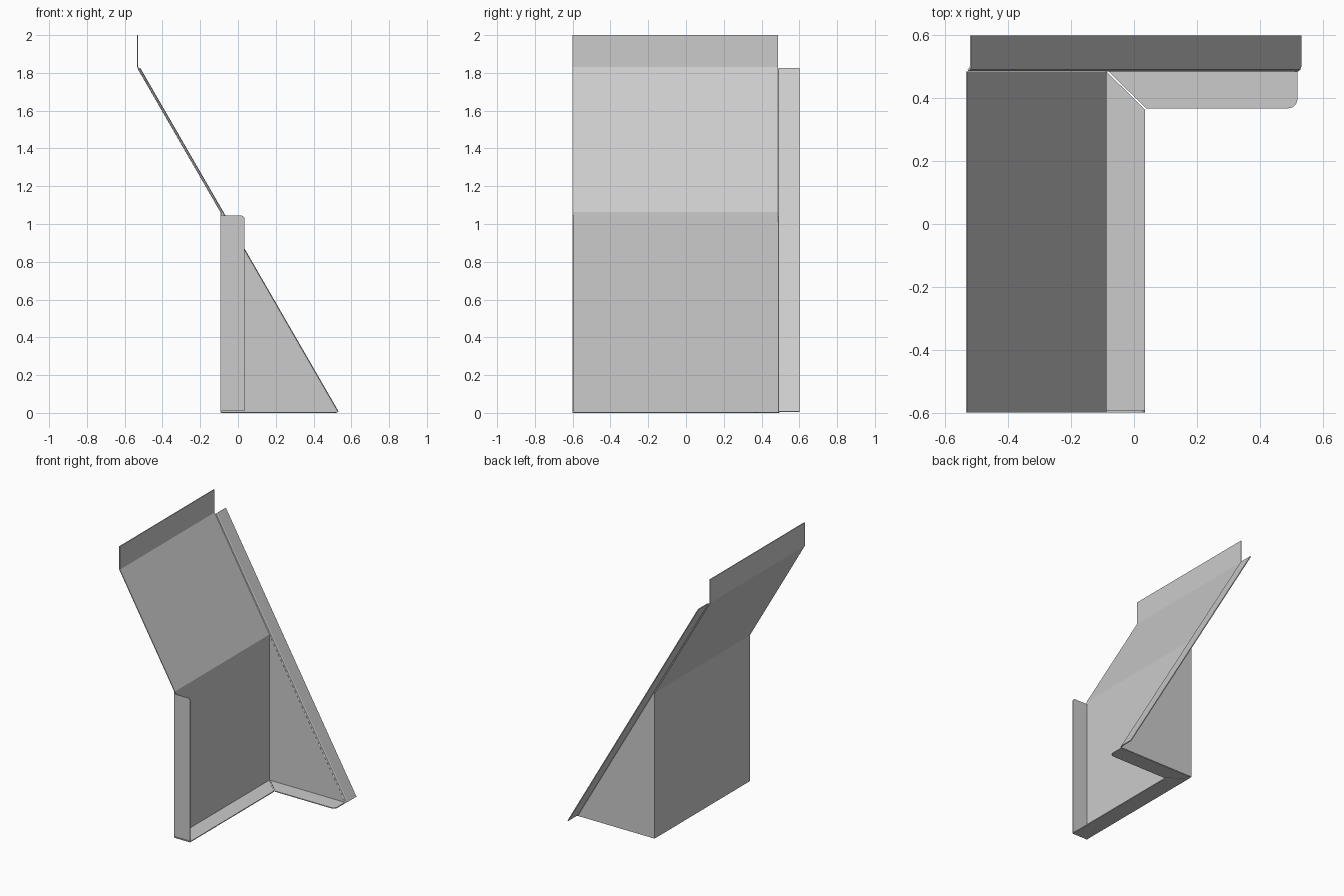
import bpy, bmesh
from math import sin, cos, pi, sqrt
from mathutils import Vector

cube = bpy.data.objects.get("Cube")
if cube:
    bpy.data.objects.remove(cube)

THICK = 0.006
SLOPE = sqrt(3)          # sixty degree pitch

grey = bpy.data.materials.new("light_grey_metal")
grey.use_nodes = True
grey.diffuse_color = (0.6, 0.6, 0.6, 1)
grey.node_tree.nodes["Principled BSDF"].inputs["Base Color"].default_value = (0.6, 0.6, 0.6, 1)


def finish(name, bm):
    """Turn a thin surface into a sheet with real thickness."""
    bmesh.ops.recalc_face_normals(bm, faces=bm.faces)
    mesh = bpy.data.meshes.new(name)
    bm.to_mesh(mesh)
    bm.free()
    mesh.materials.append(grey)
    obj = bpy.data.objects.new(name, mesh)
    bpy.context.collection.objects.link(obj)
    mod = obj.modifiers.new("thickness", 'SOLIDIFY')
    mod.thickness = THICK
    mod.offset = 0
    mod.use_even_offset = True
    return obj


def sheet(name, outline):
    bm = bmesh.new()
    bm.faces.new([bm.verts.new(p) for p in outline])
    return finish(name, bm)


def folded(name, path, sweep):
    """Sweep an open folded section along a straight line."""
    bm = bmesh.new()
    a = [bm.verts.new(p) for p in path]
    b = [bm.verts.new(Vector(p) + Vector(sweep)) for p in path]
    for i in range(len(path) - 1):
        bm.faces.new((a[i], a[i + 1], b[i + 1], b[i]))
    return finish(name, bm)


def corner(u, v, r, su, sv, steps=6):
    """Rounded corner points, from the v side round to the u side."""
    arc = [pi / 2 * i / steps for i in range(steps + 1)]
    return [(u - su * r * (1 - sin(t)), v - sv * r * (1 - cos(t))) for t in arc]


# Main wall, sloping panel and upright top lip folded from one sheet
section = [(-0.09, 0.003), (-0.09, 1.063), (-0.532, 1.831), (-0.532, 2.0)]
folded("main_wall_and_sloped_panel", [(x, -0.6, z) for x, z in section], (0, 1.086, 0))

# Triangular side wall
sheet("side_wall", [(-0.09, 0.489, 0.003), (0.523, 0.489, 0.003), (-0.09, 0.489, 1.066)])

# Sloping flange with its small bend towards the side wall
normal = Vector((SLOPE / 2, 0, 0.5))
top = Vector((-0.52, 0, 0.924 + SLOPE * 0.52))
bend = [(0.6, 0), (0.501, 0), (0.493, -0.003), (0.489, -0.010)]
folded("sloped_flange", [top + normal * n + Vector((0, y, 0)) for y, n in bend],
       (1.05, 0, -1.05 * SLOPE))

# Front flange with a rounded upper corner
front = [(-0.09, 0.01), (-0.09, 1.045)] + corner(0.035, 1.045, 0.02, 1, 1) + [(0.035, 0.01)]
sheet("front_flange", [(x, -0.597, z) for x, z in front])

# Bottom flanges meeting at a mitre
mitred = [(-0.09, -0.6), (0.035, -0.6), (0.035, 0.364), (-0.09, 0.487)]
sheet("main_bottom_flange", [(x, y, 0.003) for x, y in mitred])
side = [(-0.085, 0.489), (0.039, 0.368)] + corner(0.52, 0.368, 0.03, 1, -1) + [(0.52, 0.489)]
sheet("side_bottom_flange", [(x, y, 0.003) for x, y in side])
